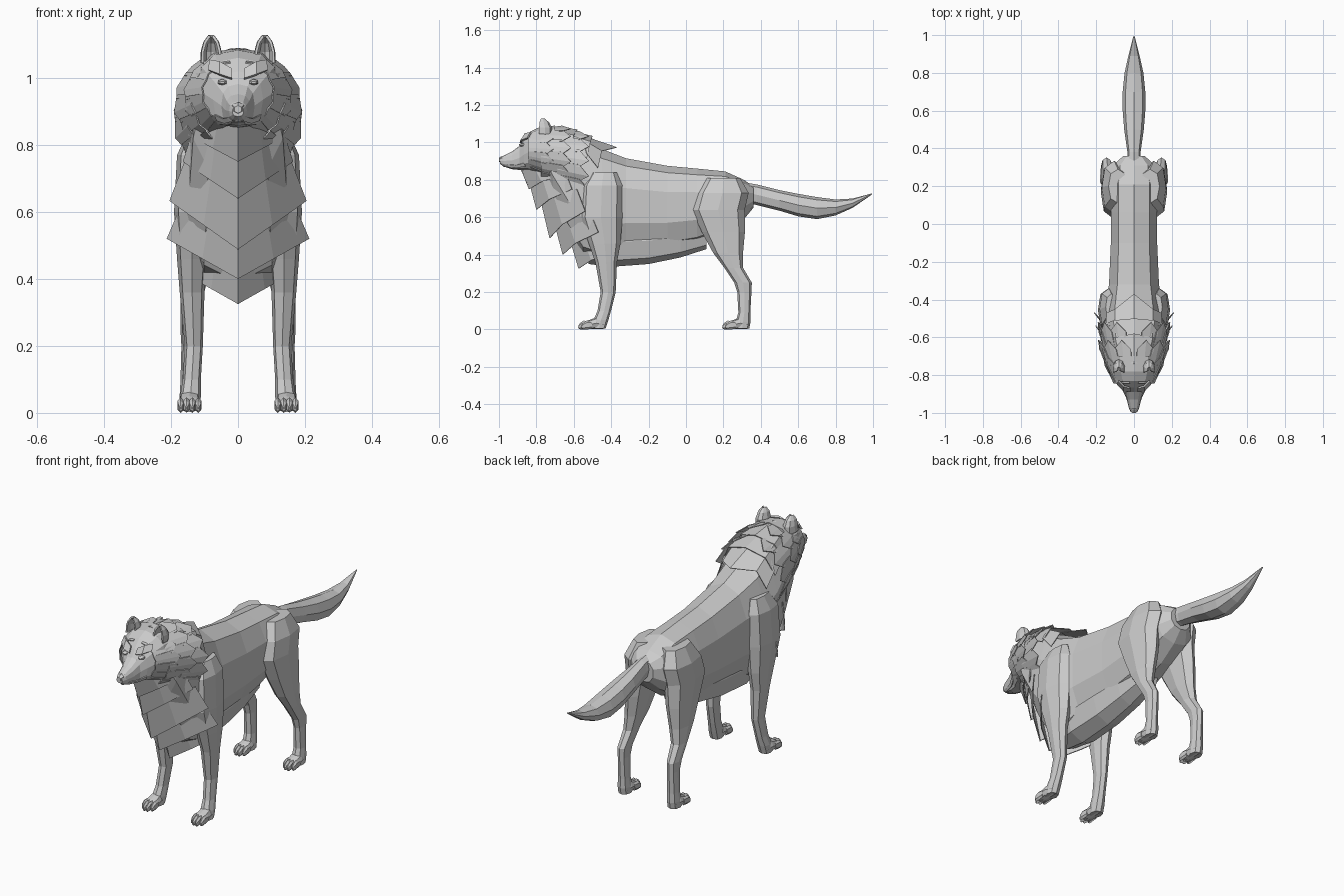
import bpy, bmesh
from math import sin, cos, pi, radians, copysign


def make(name, verts, faces, mirror=False, thick=0):
    me = bpy.data.meshes.new(name)
    me.from_pydata(verts, [], faces)
    bm = bmesh.new()
    bm.from_mesh(me)
    bmesh.ops.recalc_face_normals(bm, faces=bm.faces[:])
    bm.to_mesh(me)
    bm.free()
    ob = bpy.data.objects.new(name, me)
    bpy.context.collection.objects.link(ob)
    if thick:
        m = ob.modifiers.new("thickness", 'SOLIDIFY')
        m.thickness = thick
    if mirror:
        ob.modifiers.new("mirror", 'MIRROR')
    return ob


def loft(name, rings, closed=True, **kw):
    """Skin a list of point rings; closed rings also get end caps."""
    n = len(rings[0])
    verts = [p for r in rings for p in r]
    faces = []
    for i in range(len(rings) - 1):
        for j in range(n if closed else n - 1):
            k = (j + 1) % n
            faces.append((i*n + j, i*n + k, (i+1)*n + k, (i+1)*n + j))
    if closed:
        faces += [tuple(range(n)), tuple(range(len(verts) - n, len(verts)))]
    return make(name, verts, faces, **kw)


def sq(v, e):
    return copysign(abs(v) ** e, v)


def ring_y(y, hw, top, bot, x=0, n=10, e=0.85):
    """Cross-section across the y axis."""
    c, h = (top + bot) / 2, (top - bot) / 2
    return [(x + hw * sq(cos(a), e), y, c + h * sq(sin(a), e))
            for a in (pi/2 + 2*pi*i/n for i in range(n))]


def ring_z(z, yc, ry, xc, rx, n=8):
    """Horizontal cross-section of a leg."""
    return [(xc + rx * sq(cos(a), .8), yc + ry * sq(sin(a), .9), z)
            for a in (2*pi*i/n for i in range(n))]


# Torso and neck
loft("torso", [ring_y(*r) for r in [
    (-.76, .115, 1.075, .84), (-.71, .14, 1.08, .70), (-.63, .15, 1.055, .52),
    (-.55, .16, 1.02, .39), (-.45, .16, .965, .36), (-.32, .138, .915, .41),
    (-.1, .128, .875, .43), (.06, .128, .86, .46), (.21, .13, .845, .52),
    (.31, .115, .80, .59), (.36, .06, .765, .65)]])

# Hanging belly fur
loft("belly_fur", [ring_y(*r, n=8) for r in [
    (-.52, .07, .55, .35), (-.40, .10, .6, .335), (-.2, .095, .6, .35),
    (-.03, .085, .6, .385), (.11, .065, .6, .43)]])

# Tail
loft("tail", [ring_y(*r, n=8) for r in [
    (.32, .035, .785, .68), (.38, .035, .775, .665), (.5, .052, .745, .635),
    (.6, .06, .725, .605), (.7, .06, .708, .59), (.8, .05, .695, .61),
    (.89, .03, .70, .65), (.995, .003, .728, .722)]])

# Head, from nose to skull
loft("head", [ring_y(*r, n=12, e=.8) for r in [
    (-.995, .017, .915, .885), (-.975, .027, .93, .872), (-.93, .038, .952, .857),
    (-.89, .05, .982, .853), (-.865, .075, 1.02, .851), (-.83, .105, 1.06, .85),
    (-.78, .122, 1.083, .845), (-.70, .13, 1.09, .84)]])
loft("nose", [ring_y(*r, n=6) for r in [
    (-1.0, .012, .918, .895), (-.985, .02, .928, .892), (-.965, .014, .93, .90)]])
loft("lip", [[(x, y, z) for x, y, z in row] for row in [
    [(0, -.99, .884), (.03, -.955, .882), (.046, -.91, .878), (.07, -.865, .89)],
    [(0, -.975, .868), (.026, -.95, .868), (.04, -.905, .864), (.065, -.86, .872)]]],
    closed=False, mirror=True, thick=.004)
loft("eye", [ring_y(*r, x=.047, n=6) for r in [
    (-.893, .007, .99, .983), (-.882, .015, .996, .979), (-.865, .015, .997, .978)]],
    mirror=True)
# Brow ridge, a bent strip over the eye
loft("brow", [[(.018, -.89, 1.0), (.055, -.885, 1.012), (.09, -.85, 1.025)],
              [(.02, -.872, 1.03), (.055, -.862, 1.05), (.085, -.833, 1.055)]],
     closed=False, mirror=True, thick=.01)

# Cupped ears
ear = []
for z, yc, r in [(1.045, -.765, .033), (1.08, -.765, .032), (1.108, -.768, .024), (1.128, -.77, .009)]:
    ear.append([(.08 + r * cos(a), yc + 1.5 * r * sin(a), z)
                for a in (radians(-25 + 230 * i / 6) for i in range(7))])
loft("ear", ear, closed=False, mirror=True, thick=.008)

# Ruff: tiers of pointed plates around the face and neck
verts, faces = [], []


def ruff_point(a, rx, rz, y, zc):
    return (rx * cos(a), y, zc + rz * sin(a))


for t, (y0, y1, r0, r1, zc0, zc1, h0, h1) in enumerate([
        (-.845, -.71, .105, .165, .955, .94, .095, .14),
        (-.775, -.615, .135, .193, .94, .92, .135, .165),
        (-.69, -.52, .15, .195, .90, .87, .155, .185)]):
    for i in range(6):
        a = radians(-68 + 26 * i + 8 * (t % 2))
        d = radians(15)
        b = len(verts)
        ym = y0 + .7 * (y1 - y0)
        rm, hm, zm = r0 + .85*(r1-r0), h0 + .85*(h1-h0), (zc0 + zc1) / 2
        verts += [ruff_point(a - d, r0, h0, y0, zc0), ruff_point(a + d, r0, h0, y0, zc0),
                  ruff_point(a + d, rm, hm, ym, zm), ruff_point(a, r1, h1, y1, zc1),
                  ruff_point(a - d, rm, hm, ym, zm),
                  ruff_point(a, r0 * 1.05, h0 * 1.05, y0, zc0)]
        faces += [(b, b+5, b+3, b+4), (b+5, b+1, b+2, b+3)]
make("ruff", verts, faces, mirror=True, thick=.004)

# Mane sheets along the top of the neck
for i, (y0, z0, w0, y1, z1, w1, tip) in enumerate([
        (-.74, 1.09, .07, -.60, 1.07, .10, -.58),
        (-.64, 1.068, .09, -.51, 1.035, .11, -.50),
        (-.56, 1.04, .10, -.45, .985, .10, -.37)]):
    zt = z1 if i < 2 else .975
    loft(f"mane_{i+1}", [
        [(0, y0, z0), (w0, y0 + .01, z0 - .025), (w0 + .05, y0 + .03, z0 - .10)],
        [(0, tip, zt), (w1, y1, z1 - .03), (w1 + .045, y1 - .02, z1 - .12)]],
        closed=False, mirror=True, thick=.004)

# Chest fur: overlapping V-shaped tiers
for i, (y, z, hw, rise, h) in enumerate([
        (-.84, .75, .15, .08, .11), (-.80, .64, .165, .11, .17),
        (-.73, .488, .205, .145, .19), (-.66, .40, .213, .12, .17),
        (-.575, .325, .16, .09, .15)]):
    us = (0, .5, 1)
    low = [(u * hw, y + .19 * u ** 1.5, z + rise * u) for u in us]
    top = [(u * hw * .78, y - .045 + .19 * u ** 1.5, z + h + rise * u * .5) for u in us]
    loft(f"chest_fur_{i+1}", [top, low], closed=False, mirror=True, thick=.005)

# Legs
loft("front_leg", [ring_z(*r) for r in [
    (.84, -.44, .07, .12, .03), (.77, -.45, .11, .132, .05), (.6, -.455, .115, .135, .056),
    (.46, -.435, .085, .137, .045), (.36, -.427, .058, .137, .037),
    (.2, -.416, .04, .132, .027), (.1, -.437, .036, .138, .027),
    (.05, -.455, .04, .142, .031), (0.005, -.465, .035, .144, .03)]], mirror=True)
loft("hind_leg", [ring_z(*r) for r in [
    (.81, .2, .09, .085, .05), (.73, .195, .14, .105, .065), (.64, .172, .142, .112, .064),
    (.52, .2, .115, .12, .053), (.41, .225, .08, .13, .042), (.33, .255, .05, .14, .032),
    (.25, .305, .047, .145, .027), (.2, .312, .038, .145, .024), (.09, .312, .032, .145, .027),
    (.04, .305, .04, .145, .03), (0.005, .3, .038, .145, .03)]], mirror=True)

# Paws with toes and claws
for part, yb in (("front", -.44), ("hind", .33)):
    loft(f"{part}_paw", [ring_y(yb + dy, w, t, 0.002, x=.145, n=8) for dy, w, t in [
        (0, .024, .05), (-.04, .032, .065), (-.08, .034, .05), (-.105, .03, .035)]],
        mirror=True)
    for k in range(4):
        x = .145 + (k - 1.5) * .0175
        f = yb - (.128 if k in (1, 2) else .112)
        loft(f"{part}_toe_{k+1}", [ring_y(f + dy, w, t, b, x=x, n=6) for dy, w, t, b in [
            (.05, .008, .045, .004), (.02, .0105, .047, 0), (.003, .009, .036, 0), (-.006, .004, .022, .006)]],
            mirror=True)
        loft(f"{part}_claw_{k+1}", [ring_y(f + dy, w, t, b, x=x, n=4) for dy, w, t, b in [
            (.0, .004, .026, .014), (-.01, .001, .012, .009)]], mirror=True)
